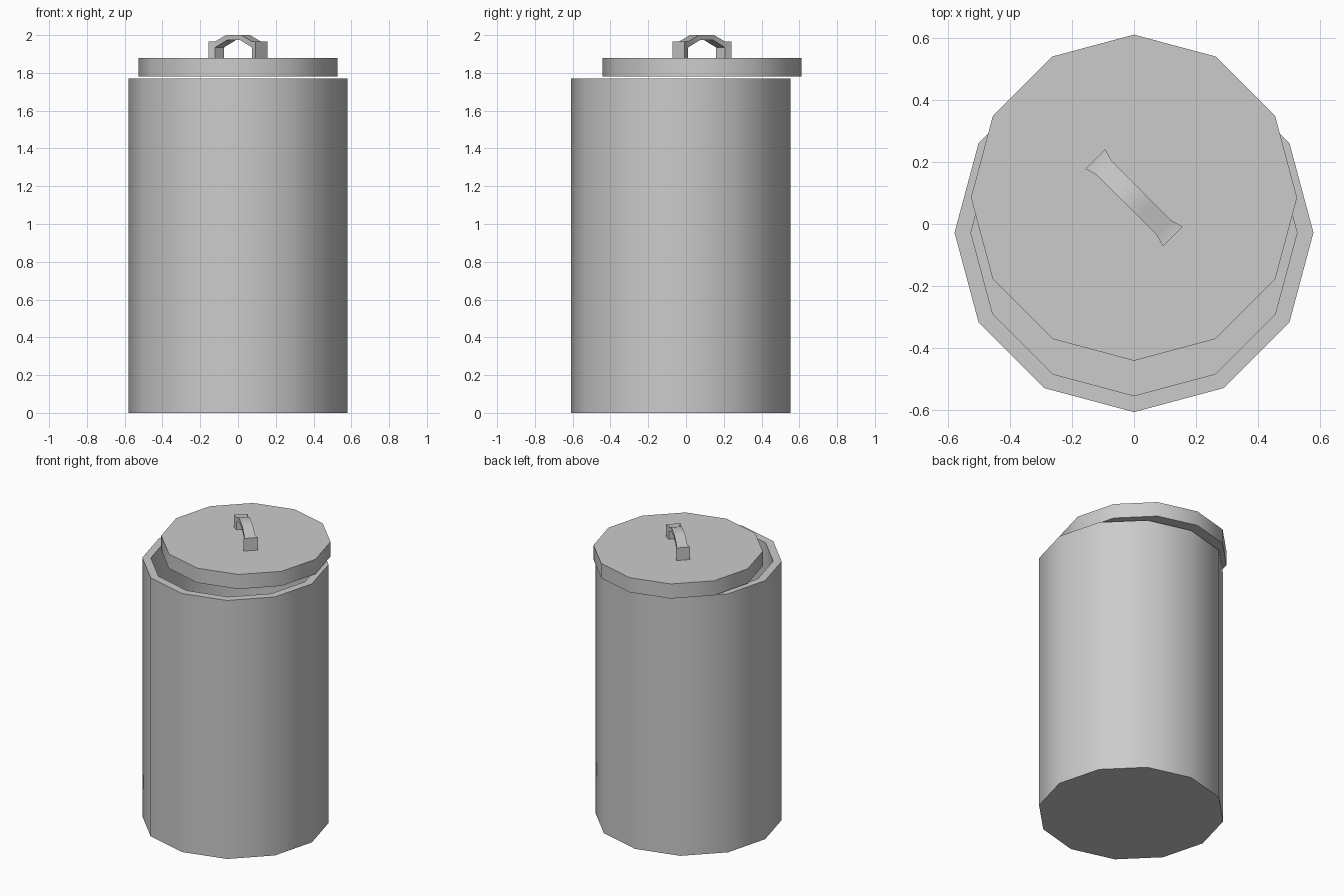
import bpy, bmesh, math
from mathutils import Matrix, Vector

if "Cube" in bpy.data.objects:
    bpy.data.objects.remove(bpy.data.objects["Cube"])

SIDES = 12


def finish(name, bm, loc):
    bmesh.ops.remove_doubles(bm, verts=bm.verts, dist=1e-4)
    bmesh.ops.recalc_face_normals(bm, faces=bm.faces)
    mesh = bpy.data.meshes.new(name)
    bm.to_mesh(mesh)
    bm.free()
    obj = bpy.data.objects.new(name, mesh)
    bpy.context.collection.objects.link(obj)
    obj.location = loc
    bpy.ops.object.select_all(action='DESELECT')
    obj.select_set(True)
    bpy.context.view_layer.objects.active = obj
    bpy.ops.object.shade_smooth_by_angle(angle=math.radians(40))
    return obj


def lathe(name, profile, loc):
    """Twelve-sided solid from (radius, z) rings, capped at both ends."""
    bm = bmesh.new()
    rings = [[bm.verts.new((r * math.cos(2 * math.pi * i / SIDES),
                            r * math.sin(2 * math.pi * i / SIDES), z))
              for i in range(SIDES)] for r, z in profile]
    for a, b in zip(rings, rings[1:]):
        for i in range(SIDES):
            j = (i + 1) % SIDES
            bm.faces.new((a[i], a[j], b[j], b[i]))
    bm.faces.new(rings[0])
    bm.faces.new(rings[-1])
    return finish(name, bm, loc)


# Open can with thick wall and floor
lathe("can_body", [(0.58, 0), (0.58, 1.77), (0.527, 1.77), (0.527, 0.05)], (0, -0.028, 0))

# Lid, shifted towards the back
lathe("lid", [(0.527, 1.78), (0.527, 1.88)], (0, 0.085, 0))

# Handle: flared legs joined by an arch, laid diagonally across the lid
U0, U1, U2 = 0.177, 0.138, 0.057
W0, W1 = 0.045, 0.0335
bm = bmesh.new()


def quad(*pts):
    bm.faces.new([bm.verts.new(p) for p in pts])


def both(u, w, z):
    return (u, -w, z), (u, w, z)


for s in (1, -1):
    # leg: outer face, base, top, inner face
    legs = [both(s * U1, W1, 1.935), both(s * U1, W1, 1.88), both(s * U0, W0, 1.88),
            both(s * U0, W0, 1.966), both(s * U1, W1, 1.966),
            both(s * U2, W1, 2.0)]
    for (a, b), (c, d) in zip(legs, legs[1:]):
        quad(a, b, d, c)
    # underside of the arch
    a, b = legs[0]
    c, d = both(s * 0.05, W1, 1.973)
    quad(a, b, d, c)
    # long sides of leg and arch
    for k in (0, 1):
        p = [row[k] for row in legs]
        quad_pts = [p[0], p[1], p[2], p[3], p[4]]
        quad(*quad_pts)
        quad(p[0], p[4], p[5], (c, d)[k])

# flat middle of the arch
for u, z in ((U2, 2.0), (0.05, 1.973)):
    a, b = both(u, W1, z)
    c, d = both(-u, W1, z)
    quad(a, b, d, c)
for w in (W1, -W1):
    quad((U2, w, 2.0), (-U2, w, 2.0), (-0.05, w, 1.973), (0.05, w, 1.973))

handle = finish("lid_handle", bm, (0, 0.085, 0))
handle.rotation_euler.z = math.radians(-45)
